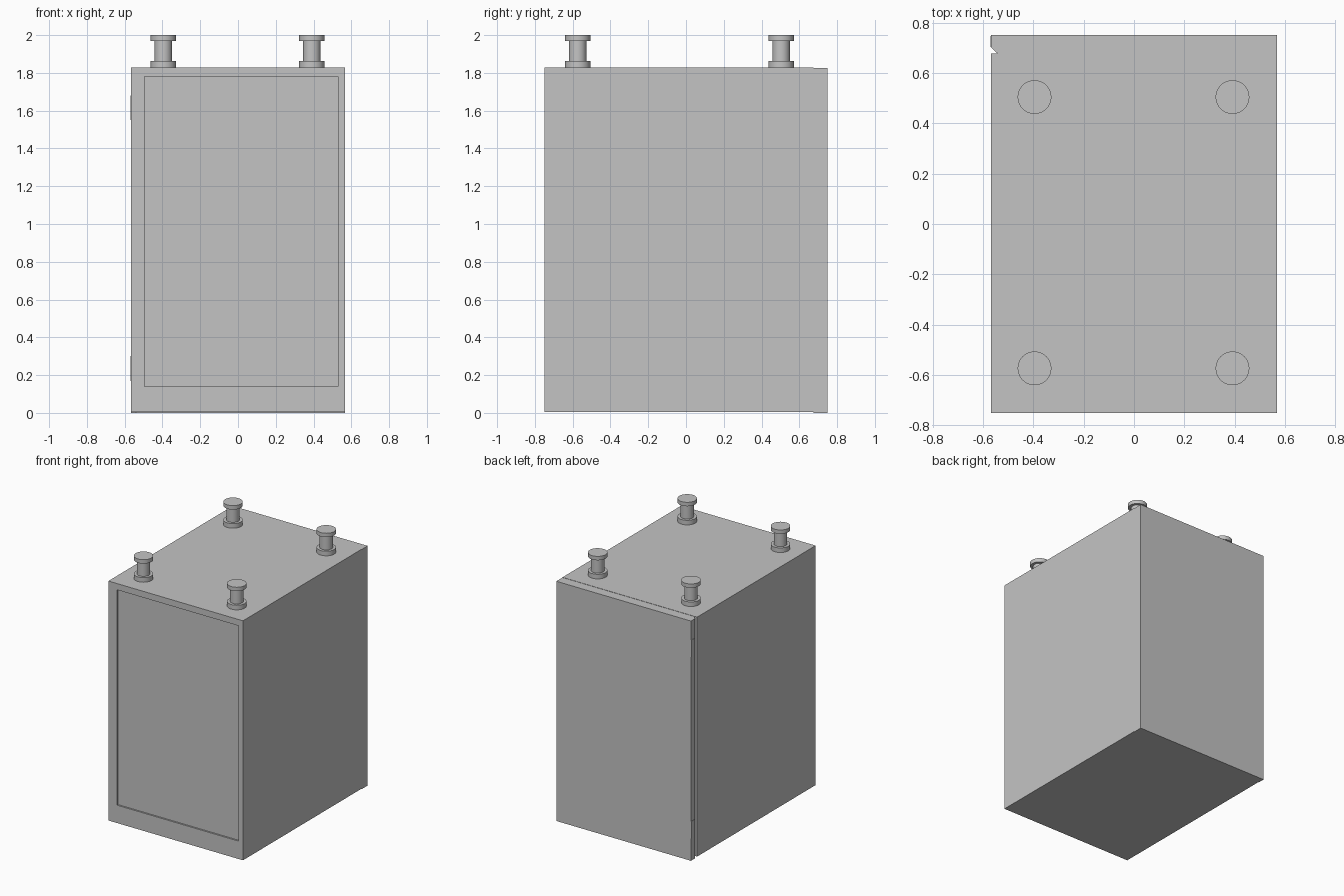
import bpy, bmesh
from math import cos, sin, pi

if "Cube" in bpy.data.objects:
    bpy.data.objects.remove(bpy.data.objects["Cube"])

grey = bpy.data.materials.new("plain grey")
grey.diffuse_color = (0.55, 0.55, 0.55, 1)
grey.use_nodes = True
grey.node_tree.nodes["Principled BSDF"].inputs["Base Color"].default_value = grey.diffuse_color


def finish(name, bm, smooth=False):
    bmesh.ops.recalc_face_normals(bm, faces=bm.faces[:])
    me = bpy.data.meshes.new(name)
    bm.to_mesh(me)
    bm.free()
    me.materials.append(grey)
    ob = bpy.data.objects.new(name, me)
    bpy.context.collection.objects.link(ob)
    if smooth:
        bpy.ops.object.select_all(action='DESELECT')
        ob.select_set(True)
        bpy.context.view_layer.objects.active = ob
        bpy.ops.object.shade_smooth_by_angle()
    return ob


def prism(name, outline, z0, z1):
    bm = bmesh.new()
    face = bm.faces.new([bm.verts.new((x, y, z0)) for x, y in outline])
    top = bmesh.ops.extrude_face_region(bm, geom=[face])["geom"]
    for v in top:
        if isinstance(v, bmesh.types.BMVert):
            v.co.z = z1
    return finish(name, bm)


def rect(x0, x1, y0, y1):
    return [(x0, y0), (x1, y0), (x1, y1), (x0, y1)]


W, D, H, SEAM = 0.567, 0.75, 1.828, 0.676

# Cabinet body with a shallow sunken panel in its front face
body = prism("cabinet_body", rect(-W, W, -D, SEAM), 0.004, H)
bm = bmesh.new()
bm.from_mesh(body.data)
bm.faces.ensure_lookup_table()
front = min(bm.faces, key=lambda f: f.calc_center_median().y)
panel = bmesh.ops.inset_individual(bm, faces=[front], thickness=0.03)
for v in front.verts:
    v.co.x = -0.494 if v.co.x < 0 else 0.53
    v.co.z = 0.14 if v.co.z < 1 else 1.78
bmesh.ops.inset_individual(bm, faces=[front], thickness=0.0)
for v in front.verts:
    v.co.y += 0.012
bm.to_mesh(body.data)
bm.free()

# Rear door slab with a notched hinge corner
prism("rear_door", [(-0.54, SEAM), (W, SEAM), (W, D), (-W, D), (-W, 0.702),
                    (-0.553, 0.686)], 0, H - 0.002)

# Thin hinge plates on the door edge
for label, z in (("lower", 0.17), ("upper", 1.55)):
    prism(label + "_hinge_plate", rect(-W - 0.002, -W + 0.004, 0.703, 0.747), z, z + 0.13)

# Spool-shaped feet on the top
PROFILE = [(0.067, H), (0.067, 1.863), (0.046, 1.863), (0.046, 1.97), (0.067, 1.97), (0.067, 2.0)]
N = 40
for row, y in (("front", -0.573), ("rear", 0.504)):
    for side, x in (("left", -0.395), ("right", 0.391)):
        bm = bmesh.new()
        rings = [[bm.verts.new((x + r * cos(2 * pi * i / N), y + r * sin(2 * pi * i / N), z))
                  for i in range(N)] for r, z in PROFILE]
        for a, b in zip(rings, rings[1:]):
            for i in range(N):
                j = (i + 1) % N
                bm.faces.new((a[i], a[j], b[j], b[i]))
        bm.faces.new(rings[0][::-1])
        bm.faces.new(rings[-1])
        finish(f"{row}_{side}_foot", bm, smooth=True)
